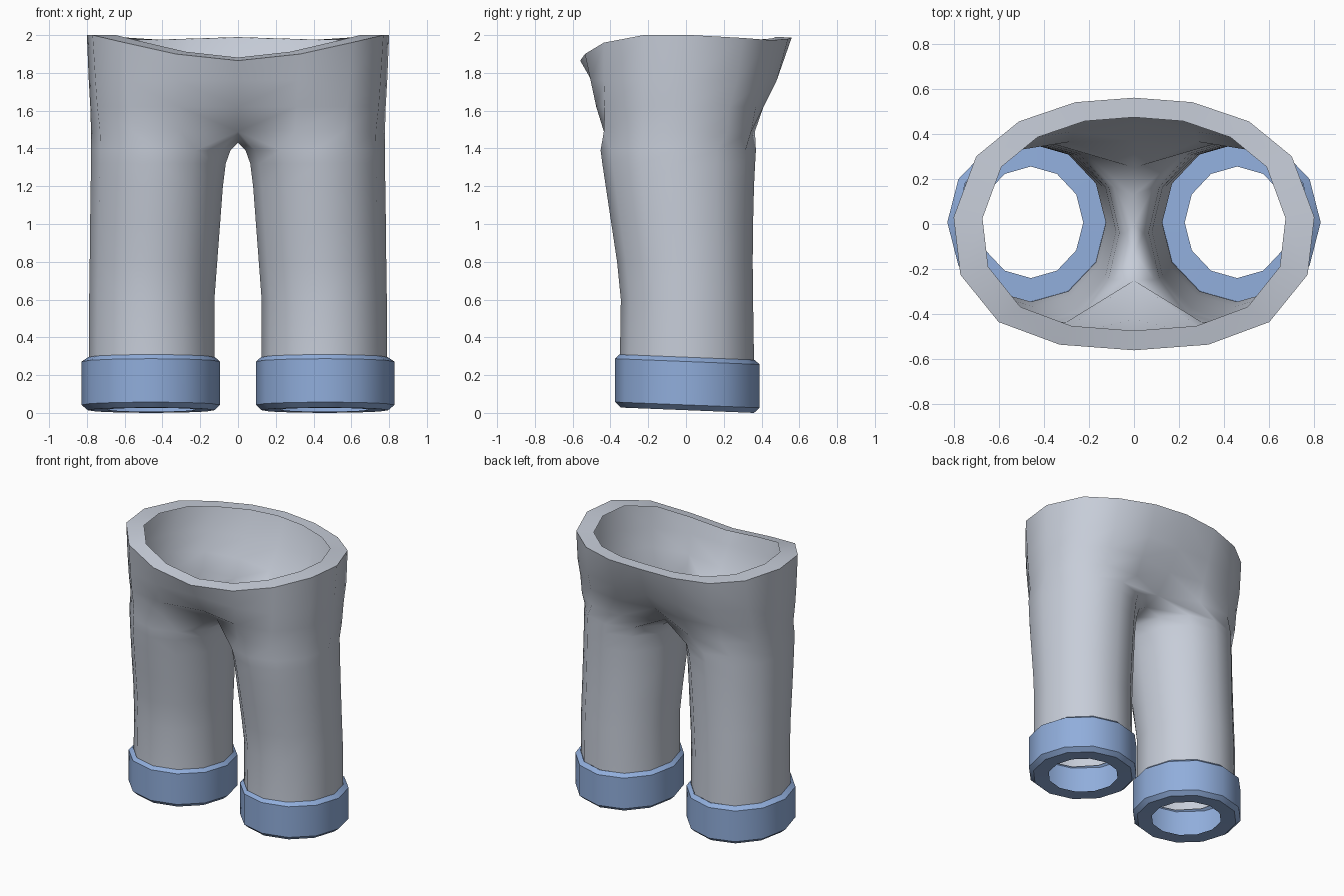
import bpy, bmesh, math

if "Cube" in bpy.data.objects:
    bpy.data.objects.remove(bpy.data.objects["Cube"])

SIDES = 12


def material(name, rgb):
    m = bpy.data.materials.new(name)
    m.diffuse_color = (*rgb, 1)
    m.use_nodes = True
    m.node_tree.nodes["Principled BSDF"].inputs["Base Color"].default_value = m.diffuse_color
    return m


def ring(bm, z, x_in, x_out, y_front, y_back, tilt=0.0):
    """12-sided leg loop, starting at the front inner corner (-120 degrees)."""
    cx, rx = (x_in + x_out) / 2, (x_out - x_in) / 2
    cy, ry = (y_front + y_back) / 2, (y_back - y_front) / 2
    verts = []
    for i in range(SIDES):
        a = math.radians(-120 + 30 * i)
        y = cy + ry * math.sin(a)
        verts.append(bm.verts.new((cx + rx * math.cos(a), y, z - tilt * y)))
    return verts


def bridge(bm, lo, hi, closed=True):
    n = len(lo)
    for i in range(n if closed else n - 1):
        j = (i + 1) % n
        bm.faces.new((lo[i], lo[j], hi[j], hi[i]))


def finish(bm, name, mat, angle):
    me = bpy.data.meshes.new(name)
    bm.to_mesh(me)
    bm.free()
    me.materials.append(mat)
    ob = bpy.data.objects.new(name, me)
    bpy.context.collection.objects.link(ob)
    bpy.ops.object.select_all(action='DESELECT')
    ob.select_set(True)
    bpy.context.view_layer.objects.active = ob
    bpy.ops.object.shade_smooth_by_angle(angle=math.radians(angle))
    mod = ob.modifiers.new("mirror", 'MIRROR')
    mod.use_clip = True
    mod.merge_threshold = 0.001


grey = material("grey cloth", (0.57, 0.61, 0.69))
blue = material("blue cuff", (0.28, 0.42, 0.71))

# Trousers, right half: leg tube
bm = bmesh.new()
legs = [(0.28, .125, .79, -.35, .36), (0.6, .125, .788, -.345, .355),
        (0.8, .11, .785, -.365, .353), (1.0, .095, .783, -.395, .355),
        (1.2, .08, .78, -.425, .36), (1.32, .065, .778, -.443, .366),
        (1.39, .04, .778, -.452, .37)]
rings = [ring(bm, *s) for s in legs]
for lo, hi in zip(rings, rings[1:]):
    bridge(bm, lo, hi)

# Hip loops from front centre round the side to back centre, as (x, y)
hips = [
    (1.49, [(0, -.25), (.3, -.435), (.56, -.435), (.73, -.23), (.778, 0),
            (.71, .22), (.54, .345), (.28, .365), (0, .25)]),
    (1.62, [(0, -.42), (.31, -.475), (.58, -.43), (.745, -.23), (.782, 0),
            (.715, .23), (.53, .37), (.27, .41), (0, .37)]),
    (1.76, [(0, -.5), (.32, -.505), (.59, -.435), (.755, -.23), (.79, .015),
            (.71, .27), (.52, .42), (.26, .48), (0, .475)]),
]
waist = [(0, -.56), (.33, -.535), (.6, -.435), (.77, -.225), (.8, .03),
         (.7, .3), (.51, .455), (.26, .54), (0, .56)]
waist_z = [1.865, 1.9, 1.96, 2.0, 2.0, 1.985, 1.973, 1.98, 1.988]
loops = [[bm.verts.new((x, y, z)) for x, y in pts] for z, pts in hips]
loops.append([bm.verts.new((x, y, z)) for (x, y), z in zip(waist, waist_z)])

# Crotch seam joins the front and back centre points
seam = [bm.verts.new(p) for p in ((0, .13, 1.45), (0, 0, 1.43), (0, -.13, 1.45))]
bridge(bm, rings[-1], loops[0] + seam)
for lo, hi in zip(loops, loops[1:]):
    bridge(bm, lo, hi, closed=False)

# Waist rim folded inward
rim = [bm.verts.new((x * .84, y * .845, 2 - (2 - z) * .88))
       for (x, y), z in zip(waist, waist_z)]
bridge(bm, loops[-1], rim, closed=False)
finish(bm, "trousers", grey, 50)

# Cuffs: band with bevelled edges and an inward bottom flange
bm = bmesh.new()
cuff = [(0.02, .225, .69, -.24, .255), (0.017, .125, .795, -.345, .36),
        (0.045, .095, .828, -.375, .39), (0.272, .095, .828, -.375, .39),
        (0.295, .122, .793, -.353, .363)]
rings = [ring(bm, *s, tilt=.04) for s in cuff]
for lo, hi in zip(rings, rings[1:]):
    bridge(bm, lo, hi)
low = min(v.co.z for v in bm.verts)
for v in bm.verts:
    if v.co.z < 0.1:
        v.co.z -= low
finish(bm, "leg_cuffs", blue, 35)
